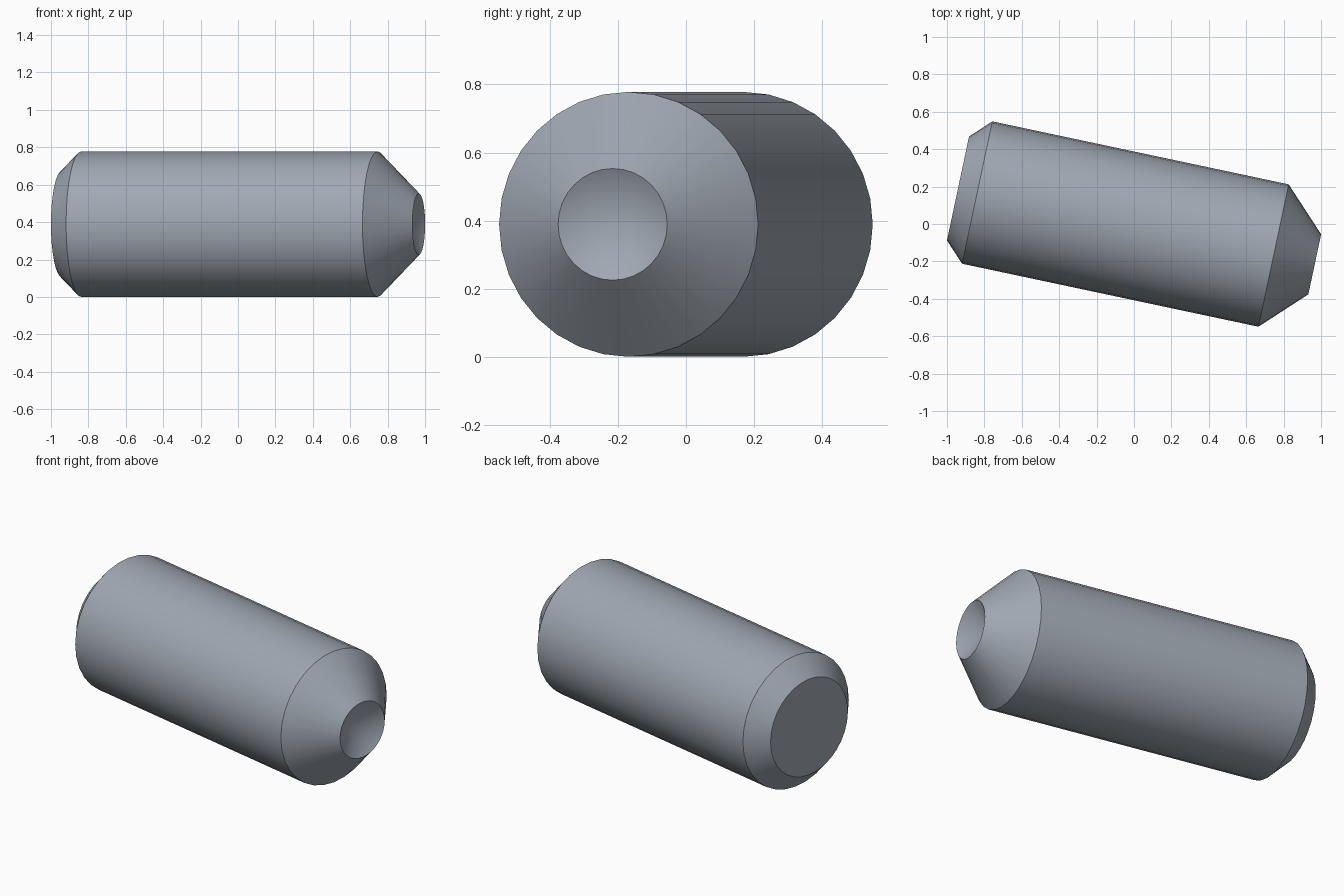
import bpy, bmesh
from math import radians, degrees, cos, sin, pi

cube = bpy.data.objects.get("Cube")
if cube:
    bpy.data.objects.remove(cube, do_unlink=True)

LENGTH, RADIUS = 1.95, 0.389
END_R, CUP_R = 0.284, 0.164
SOCKET_R = 0.202                      # corner radius of the hex
FLAT = SOCKET_R * cos(pi / 6)         # centre to flat
SOCKET_DEPTH = 0.66
TILT = radians(-12)

steel = bpy.data.materials.new("grey steel")
steel.use_nodes = True
colour = (0.35, 0.39, 0.445, 1)
steel.diffuse_color = colour
steel.node_tree.nodes["Principled BSDF"].inputs["Base Color"].default_value = colour

bm = bmesh.new()


def ring(sides, place):
    """Closed loop of points; place(angle) gives (axial position, radius)."""
    verts = []
    for i in range(sides):
        a = 2 * pi * i / sides
        x, r = place(a)
        verts.append(bm.verts.new((x, r * cos(a), r * sin(a))))
    return verts


def pairs(loop):
    return zip(loop, loop[1:] + loop[:1])


def skin(first, second):
    for (a, b), (c, d) in zip(pairs(first), pairs(second)):
        bm.faces.new((a, b, d, c))


def cap_cone(loop, x):
    tip = bm.verts.new((x, 0, 0))
    for a, b in pairs(loop):
        bm.faces.new((a, b, tip))


def hex_radius(a):
    return FLAT / cos(radians((degrees(a) + 30 + 1e-6) % 60 - 30))


# Outer body: chamfered end, shank, tapered point, conical cup
outline = [(0, END_R), (RADIUS - END_R, RADIUS),
           (LENGTH - (RADIUS - CUP_R), RADIUS), (LENGTH, CUP_R)]
body = [ring(32, lambda a, p=p: p) for p in outline]
for first, second in zip(body, body[1:]):
    skin(first, second)
cap_cone(body[-1], LENGTH - CUP_R * 0.577)

# Hex socket: round countersink running into flat walls
rim = ring(48, lambda a: (0, SOCKET_R))
wall = ring(48, lambda a: (SOCKET_R - hex_radius(a), hex_radius(a)))
floor = ring(48, lambda a: (SOCKET_DEPTH, hex_radius(a)))
skin(rim, wall)
skin(wall, floor)
cap_cone(floor, SOCKET_DEPTH + FLAT * 0.577)

# Flat end face around the socket
edges = [bm.edges.get(p) for loop in (body[0], rim) for p in pairs(loop)]
bmesh.ops.bridge_loops(bm, edges=edges)

bmesh.ops.remove_doubles(bm, verts=bm.verts, dist=0.0005)
bmesh.ops.recalc_face_normals(bm, faces=bm.faces)

mesh = bpy.data.meshes.new("set_screw")
bm.to_mesh(mesh)
bm.free()
mesh.materials.append(steel)

screw = bpy.data.objects.new("set_screw", mesh)
bpy.context.collection.objects.link(screw)
screw.rotation_euler.z = TILT
screw.location = (-0.941, 0.19, RADIUS)

bpy.ops.object.select_all(action='DESELECT')
screw.select_set(True)
bpy.context.view_layer.objects.active = screw
bpy.ops.object.shade_smooth_by_angle(angle=radians(25))
